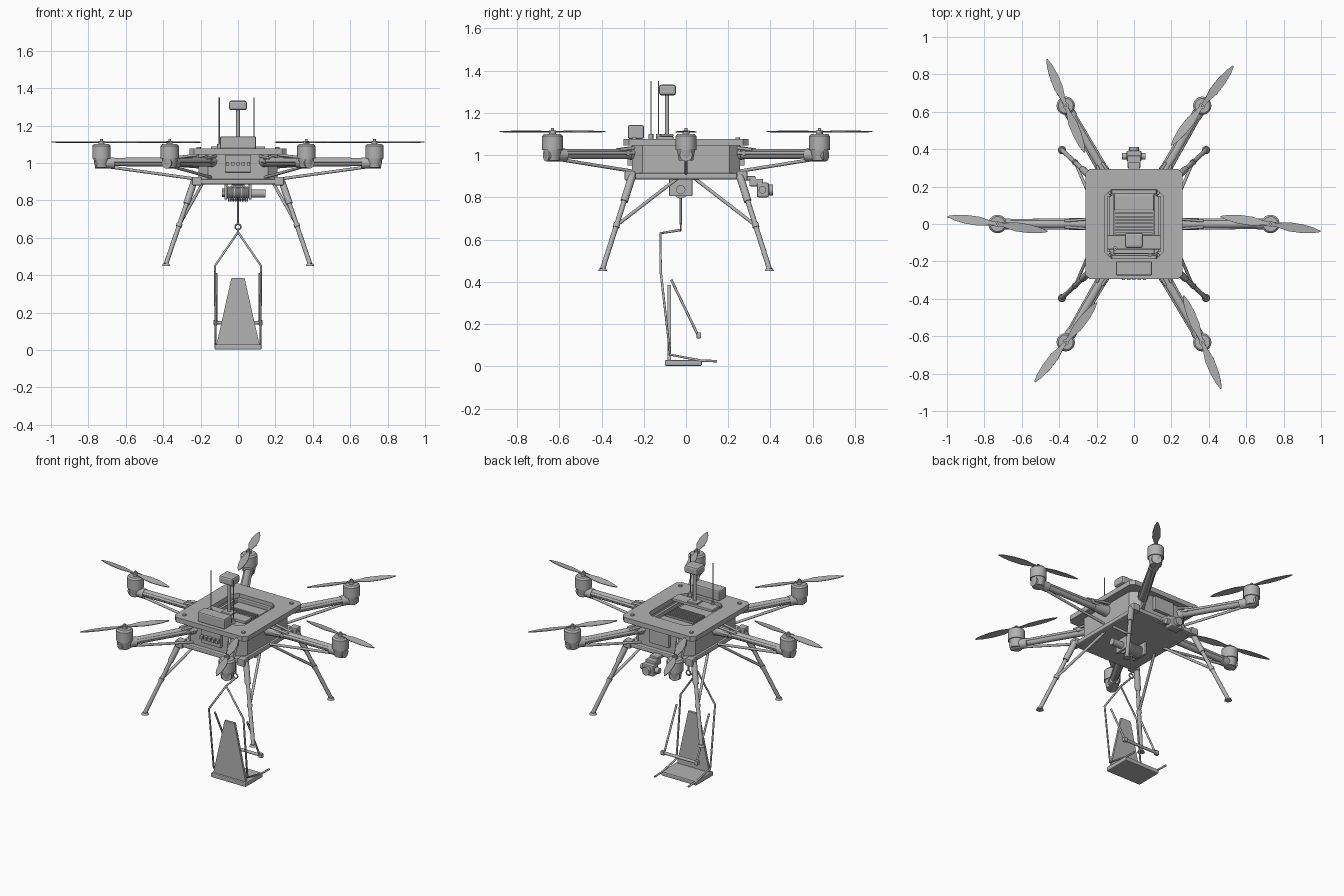
import bpy, bmesh, math
from mathutils import Vector, Matrix

cube = bpy.data.objects.get("Cube")
if cube:
    bpy.data.objects.remove(cube, do_unlink=True)

grey = bpy.data.materials.new("plain_grey")
grey.use_nodes = True
grey.diffuse_color = (0.45, 0.45, 0.45, 1)
grey.node_tree.nodes["Principled BSDF"].inputs["Base Color"].default_value = (0.45, 0.45, 0.45, 1)


def finish(name, bm, bevel=0, smooth=False):
    bmesh.ops.recalc_face_normals(bm, faces=bm.faces)
    me = bpy.data.meshes.new(name)
    bm.to_mesh(me)
    bm.free()
    ob = bpy.data.objects.new(name, me)
    bpy.context.collection.objects.link(ob)
    me.materials.append(grey)
    if bevel:
        mod = ob.modifiers.new("bevel", "BEVEL")
        mod.width, mod.segments = bevel, 2
    if smooth:
        bpy.ops.object.select_all(action="DESELECT")
        ob.select_set(True)
        bpy.context.view_layer.objects.active = ob
        bpy.ops.object.shade_smooth_by_angle()
    return ob


def box(name, x, y, z, bevel=0):
    bm = bmesh.new()
    mid = [(a + b) / 2 for a, b in (x, y, z)]
    size = [b - a for a, b in (x, y, z)]
    bmesh.ops.create_cube(bm, size=1, matrix=Matrix.Translation(mid) @ Matrix.Diagonal((*size, 1)))
    return finish(name, bm, bevel)


def rod(name, p, q, r, r2=None, sides=16):
    p, q = Vector(p), Vector(q)
    bm = bmesh.new()
    turn = (q - p).to_track_quat("Z", "Y").to_matrix().to_4x4()
    bmesh.ops.create_cone(bm, cap_ends=True, segments=sides, radius1=r, radius2=r2 or r,
                          depth=(q - p).length, matrix=Matrix.Translation((p + q) / 2) @ turn)
    return finish(name, bm, smooth=True)


def post(name, x, y, z0, z1, r, r2=None):
    return rod(name, (x, y, z0), (x, y, z1), r, r2, 24)


def wire(name, points, r):
    cu = bpy.data.curves.new(name, "CURVE")
    cu.dimensions, cu.bevel_depth, cu.bevel_resolution, cu.use_fill_caps = "3D", r, 2, True
    sp = cu.splines.new("POLY")
    sp.points.add(len(points) - 1)
    for pt, co in zip(sp.points, points):
        pt.co = (*co, 1)
    ob = bpy.data.objects.new(name, cu)
    bpy.context.collection.objects.link(ob)
    cu.materials.append(grey)


def octagon(x, y, c):
    half = [(x, c - y), (x, y - c), (x - c, y), (c - x, y)]
    return half + [(-a, -b) for a, b in half]


def ring(name, outer, inner, z0, z1):
    # flat frame with a matching hole
    bm = bmesh.new()
    loops = [[bm.verts.new((*p, z)) for p in poly]
             for poly, z in ((outer, z0), (outer, z1), (inner, z1), (inner, z0))]
    n = len(outer)
    for a, b in zip(loops, loops[1:] + loops[:1]):
        for i in range(n):
            j = (i + 1) % n
            bm.faces.new((a[i], a[j], b[j], b[i]))
    return finish(name, bm)


# body
ring("top_frame", octagon(0.26, 0.295, 0.025), octagon(0.155, 0.185, 0.035), 1.045, 1.076)
ring("body_wall", octagon(0.21, 0.255, 0.05), octagon(0.17, 0.2, 0.04), 0.915, 1.045)
box("bottom_plate", (-0.225, 0.225), (-0.28, 0.28), (0.885, 0.915), 0.008)
box("inner_deck", (-0.18, 0.18), (-0.21, 0.21), (0.965, 0.98))
box("electronics_case", (-0.11, 0.11), (-0.16, 0.17), (0.98, 1.03), 0.006)
box("electronics_lid", (-0.105, 0.105), (0.075, 0.155), (1.03, 1.04), 0.004)
for i in range(7):
    y = -0.055 + i * 0.018
    box("cooling_slat", (-0.098, 0.098), (y, y + 0.009), (1.03, 1.042))
for y in (-0.178, 0.172):
    box("inner_crossbar", (-0.12, 0.12), (y - 0.012, y + 0.012), (1.03, 1.055), 0.004)
for s in (-1, 1):
    box("inner_rail", (s * 0.135 - 0.008, s * 0.135 + 0.008), (-0.15, 0.15), (1.02, 1.045))
    box("end_panel", (-0.07, 0.07), (s * 0.265 - 0.012, s * 0.265 + 0.012), (0.95, 1.04), 0.004)
    for t in (-1, 1):
        post("frame_bolt", s * 0.21, t * 0.245, 1.07, 1.084, 0.011)
        box("leg_bracket", (s * 0.22 - 0.025, s * 0.22 + 0.025),
            (t * 0.265 - 0.025, t * 0.265 + 0.025), (0.88, 0.925), 0.005)
for i in range(5):
    box("front_socket", (-0.065 + i * 0.028, -0.047 + i * 0.028), (-0.3, -0.27), (0.985, 1.005))

# roof equipment
box("receiver_box", (-0.097, 0.097), (-0.275, -0.2), (1.076, 1.142), 0.008)
box("mast_bracket", (-0.145, 0.145), (-0.135, -0.06), (1.07, 1.088), 0.004)
box("mast_foot", (-0.035, 0.035), (-0.12, -0.06), (1.088, 1.1), 0.004)
post("mast", 0, -0.09, 1.09, 1.29, 0.01)
box("mast_head", (-0.048, 0.048), (-0.128, -0.047), (1.282, 1.333), 0.012)
for x, y in ((-0.1, -0.13), (0.085, -0.166)):
    post("antenna_base", x, y, 1.075, 1.1, 0.011)
    post("antenna", x, y, 1.1, 1.35, 0.003)


def propeller(x, y, angle):
    # two slim leaf blades with a little twist
    bm = bmesh.new()
    profile = [(0, 0.008), (0.04, 0.012), (0.1, 0.024), (0.17, 0.023), (0.23, 0.015), (0.27, 0.003)]
    for turn in (0, math.pi):
        rows = []
        for d, w in profile:
            rows.append([bm.verts.new(Matrix.Rotation(turn, 3, "Z") @ Vector((d, t * w, 1.111 + t * w * 0.12)))
                         for t in (-1, 1)])
        for a, b in zip(rows, rows[1:]):
            bm.faces.new((a[0], b[0], b[1], a[1]))
    ob = finish("propeller", bm)
    ob.location = (x, y, 0)
    ob.rotation_euler.z = math.radians(angle)
    mod = ob.modifiers.new("thickness", "SOLIDIFY")
    mod.thickness, mod.offset = 0.004, 0


# six arms with motors
for k, blade in enumerate((-8.5, 52, -68, -8.5, 52, -68)):
    a = math.radians(60 * k)

    def at(r, t, z):
        return (r * math.cos(a) - t * math.sin(a), r * math.sin(a) + t * math.cos(a), z)

    x, y, _ = at(0.73, 0, 0)
    rod("arm", at(0.19, 0, 1.005), at(0.73, 0, 1.005), 0.025, 0.022)
    rod("arm_root", at(0.19, 0, 1.005), at(0.31, 0, 1.005), 0.036, 0.027)
    rod("lower_strut", at(0.23, 0, 0.915), at(0.7, 0, 0.98), 0.008)
    for t in (-1, 1):
        rod("arm_rib", at(0.24, t * 0.024, 1.01), at(0.7, t * 0.018, 1.01), 0.008)
        rod("upper_brace", at(0.2, t * 0.03, 1.045), at(0.37, t * 0.016, 1.025), 0.007)
    rod("arm_clamp", at(0.335, -0.033, 1.01), at(0.335, 0.033, 1.01), 0.012)
    rod("arm_end", at(0.66, 0, 1.0), at(0.765, 0, 1.0), 0.03)
    post("motor_mount", x, y, 0.975, 1.03, 0.034, 0.044)
    post("motor", x, y, 1.025, 1.09, 0.049)
    post("motor_cap", x, y, 1.09, 1.1, 0.049, 0.04)
    post("propeller_hub", x, y, 1.1, 1.117, 0.016)
    post("propeller_nut", x, y, 1.117, 1.127, 0.007)
    propeller(x, y, blade)

# landing legs
for s in (-1, 1):
    for t in (-1, 1):
        top, foot = Vector((s * 0.235, t * 0.255, 0.9)), Vector((s * 0.385, t * 0.395, 0.46))
        rod("leg", top, foot, 0.012)
        rod("leg_sleeve", top, top.lerp(foot, 0.27), 0.018)
        rod("leg_collar", top.lerp(foot, 0.51), top.lerp(foot, 0.55), 0.016)
        rod("leg_brace", (s * 0.19, t * 0.04, 0.89), top.lerp(foot, 0.53), 0.008)
        post("leg_foot", foot.x, foot.y, 0.45, 0.463, 0.022, 0.016)

# winch
for s in (-1, 1):
    box("winch_cheek", (s * 0.065 - 0.008, s * 0.065 + 0.008), (-0.08, 0.03), (0.805, 0.89), 0.004)
rod("winch_drum", (-0.06, -0.025, 0.84), (0.06, -0.025, 0.84), 0.028)
for i in range(9):
    x = -0.05 + i * 0.0125
    rod("cable_turn", (x - 0.004, -0.025, 0.835), (x + 0.004, -0.025, 0.835), 0.04, sides=20)
rod("winch_motor", (0.07, -0.025, 0.836), (0.148, -0.025, 0.836), 0.022)
rod("winch_axle_cap", (-0.085, -0.025, 0.84), (-0.07, -0.025, 0.84), 0.022, sides=6)
wire("winch_cable", [(0, -0.025, 0.82), (0, -0.025, 0.672)], 0.005)
bpy.ops.mesh.primitive_torus_add(major_segments=20, minor_segments=8, major_radius=0.015, minor_radius=0.004,
                                 location=(0, -0.025, 0.658), rotation=(math.pi / 2, 0, 0))
hook = bpy.context.object
hook.name = "hook_ring"
hook.data.materials.append(grey)

# camera
box("camera_mount", (-0.035, 0.035), (0.3, 0.365), (0.852, 0.887), 0.005)
box("camera_bracket", (-0.03, 0.03), (0.25, 0.33), (0.88, 0.9), 0.004)
box("camera_body", (-0.04, 0.04), (0.335, 0.392), (0.8, 0.87), 0.008)
rod("camera_tilt_axle", (-0.065, 0.362, 0.835), (0.062, 0.362, 0.835), 0.018)
rod("camera_lens", (0, 0.39, 0.835), (0, 0.412, 0.835), 0.026)

# rescue seat
box("seat_base", (-0.125, 0.125), (-0.1, 0.075), (0.002, 0.03), 0.006)
bm = bmesh.new()
back = [[bm.verts.new((x, y, z)) for x, z in ((-0.115, 0.028), (0.115, 0.028), (0.035, 0.385), (-0.035, 0.385))]
        for y in (-0.087, -0.072)]
bm.faces.new(back[0])
bm.faces.new(back[1])
for i in range(4):
    j = (i + 1) % 4
    bm.faces.new((back[0][i], back[0][j], back[1][j], back[1][i]))
finish("seat_back", bm)
for s in (-1, 1):
    wire("seat_strap", [(0, -0.025, 0.645), (0, -0.12, 0.63), (s * 0.123, -0.12, 0.45),
                        (s * 0.12, -0.075, 0.055), (s * 0.12, 0.07, 0.027), (s * 0.12, 0.147, 0.024)], 0.006)
    rod("side_bar", (s * 0.115, -0.07, 0.41), (s * 0.115, 0.06, 0.14), 0.006)
    box("bar_end", (s * 0.12 - 0.012, s * 0.12 + 0.012), (0.05, 0.072), (0.132, 0.16), 0.004)
rod("lap_bar", (-0.12, 0.061, 0.146), (0.12, 0.061, 0.146), 0.009)
